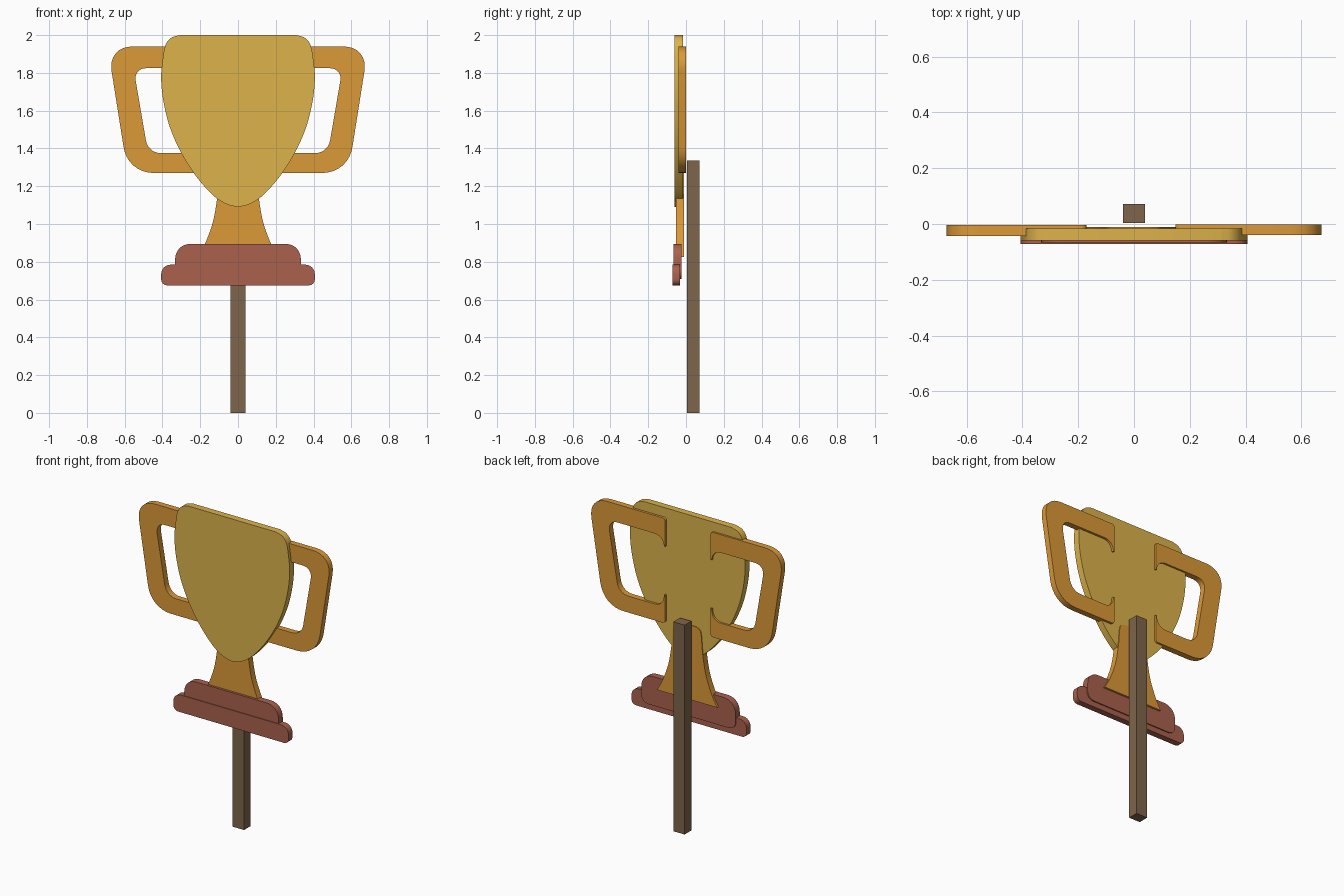
import bpy, bmesh
from mathutils import Vector

if "Cube" in bpy.data.objects:
    bpy.data.objects.remove(bpy.data.objects["Cube"])


def material(name, rgb):
    m = bpy.data.materials.new(name)
    m.diffuse_color = (*rgb, 1)
    m.use_nodes = True
    m.node_tree.nodes["Principled BSDF"].inputs["Base Color"].default_value = m.diffuse_color
    return m


gold = material("gold", (0.72, 0.45, 0.07))
orange = material("orange", (0.72, 0.32, 0.04))
red = material("red_brown", (0.40, 0.12, 0.075))
wood = material("wood", (0.21, 0.13, 0.07))


def fillet(corners, steps=8):
    """Round each (x, z, radius) corner with a quadratic curve."""
    out, n = [], len(corners)
    for i, (x, z, r) in enumerate(corners):
        p = Vector((x, z))
        if r == 0:
            out.append(p)
            continue
        a = p + (Vector(corners[i - 1][:2]) - p).normalized() * r
        b = p + (Vector(corners[(i + 1) % n][:2]) - p).normalized() * r
        for k in range(steps + 1):
            t = k / steps
            w = 0.83  # rational weight for a near circular arc
            c0, c1, c2 = (1 - t) ** 2, 2 * w * t * (1 - t), t * t
            out.append((a * c0 + p * c1 + b * c2) / (c0 + c1 + c2))
    return out


def spline(pts, steps=5):
    """Smooth curve through the points."""
    p = [Vector(q) for q in pts]
    p = [2 * p[0] - p[1]] + p + [2 * p[-1] - p[-2]]
    out = []
    for i in range(1, len(p) - 2):
        a, b, c, d = p[i - 1:i + 3]
        for k in range(steps):
            t = k / steps
            out.append(0.5 * (2 * b + (c - a) * t + (2 * a - 5 * b + 4 * c - d) * t * t
                              + (3 * b - a - 3 * c + d) * t ** 3))
    return out + [p[-2]]


def symmetric(half):
    """Close a right-hand outline with its mirror image."""
    return half + [Vector((-q.x, q.y)) for q in reversed(half) if abs(q.x) > 1e-5]


def plate(name, outline, y_front, y_back, mat):
    """Flat board cut from an x-z outline."""
    bm = bmesh.new()
    face = bm.faces.new([bm.verts.new((q[0], y_front, q[1])) for q in outline])
    new = bmesh.ops.extrude_face_region(bm, geom=[face])["geom"]
    verts = [v for v in new if isinstance(v, bmesh.types.BMVert)]
    bmesh.ops.translate(bm, verts=verts, vec=(0, y_back - y_front, 0))
    bmesh.ops.recalc_face_normals(bm, faces=bm.faces)
    me = bpy.data.meshes.new(name)
    bm.to_mesh(me)
    bm.free()
    me.materials.append(mat)
    ob = bpy.data.objects.new(name, me)
    bpy.context.collection.objects.link(ob)
    bpy.ops.object.select_all(action='DESELECT')
    ob.select_set(True)
    bpy.context.view_layer.objects.active = ob
    bpy.ops.object.shade_smooth_by_angle(angle=0.6)
    return ob


# Post behind the board
plate("post", [(-0.04, 0), (0.04, 0), (0.04, 1.337), (-0.04, 1.337)], 0.004, 0.071, wood)

# Cup
cup = spline([(0.31, 2.0), (0.355, 1.985), (0.385, 1.945), (0.40, 1.86), (0.407, 1.77),
              (0.395, 1.65), (0.36, 1.51), (0.30, 1.375), (0.22, 1.25), (0.13, 1.15),
              (0.06, 1.105), (0.0, 1.09)])
plate("cup", symmetric(cup), -0.06, -0.016, gold)

# Stem
stem = spline([(0.06, 1.30), (0.09, 1.285), (0.10, 1.25), (0.11, 1.14),
               (0.133, 1.01), (0.175, 0.895), (0.213, 0.825)])
plate("stem", symmetric(stem), -0.052, -0.011, orange)

# Stepped base
for name, w, z0, z1, rb, rt, yf, yb in [
        ("base_upper", 0.333, 0.71, 0.895, 0.05, 0.085, -0.067, -0.024),
        ("base_lower", 0.407, 0.675, 0.785, 0.035, 0.055, -0.071, -0.031)]:
    plate(name, fillet([(-w, z0, rb), (w, z0, rb), (w, z1, rt), (-w, z1, rt)]), yf, yb, red)

# Handles: bent bands whose ends flare behind the cup
for side, s, end, yf, yb in [("right", 1, 0.148, -0.039, -0.001),
                             ("left", -1, 0.170, -0.043, -0.004)]:
    band = fillet([(end, 1.94, 0.02), (0.69, 1.94, 0.135), (0.584, 1.27, 0.14),
                   (end, 1.27, 0.02), (end, 1.45, 0), (end + 0.008, 1.45, 0),
                   (end + 0.015, 1.375, 0.06), (0.476, 1.375, 0.07),
                   (0.553, 1.825, 0.07), (end + 0.015, 1.825, 0.06),
                   (end + 0.008, 1.76, 0), (end, 1.76, 0)])
    plate("handle_" + side, [(s * q.x, q.y) for q in band], yf, yb, orange)
